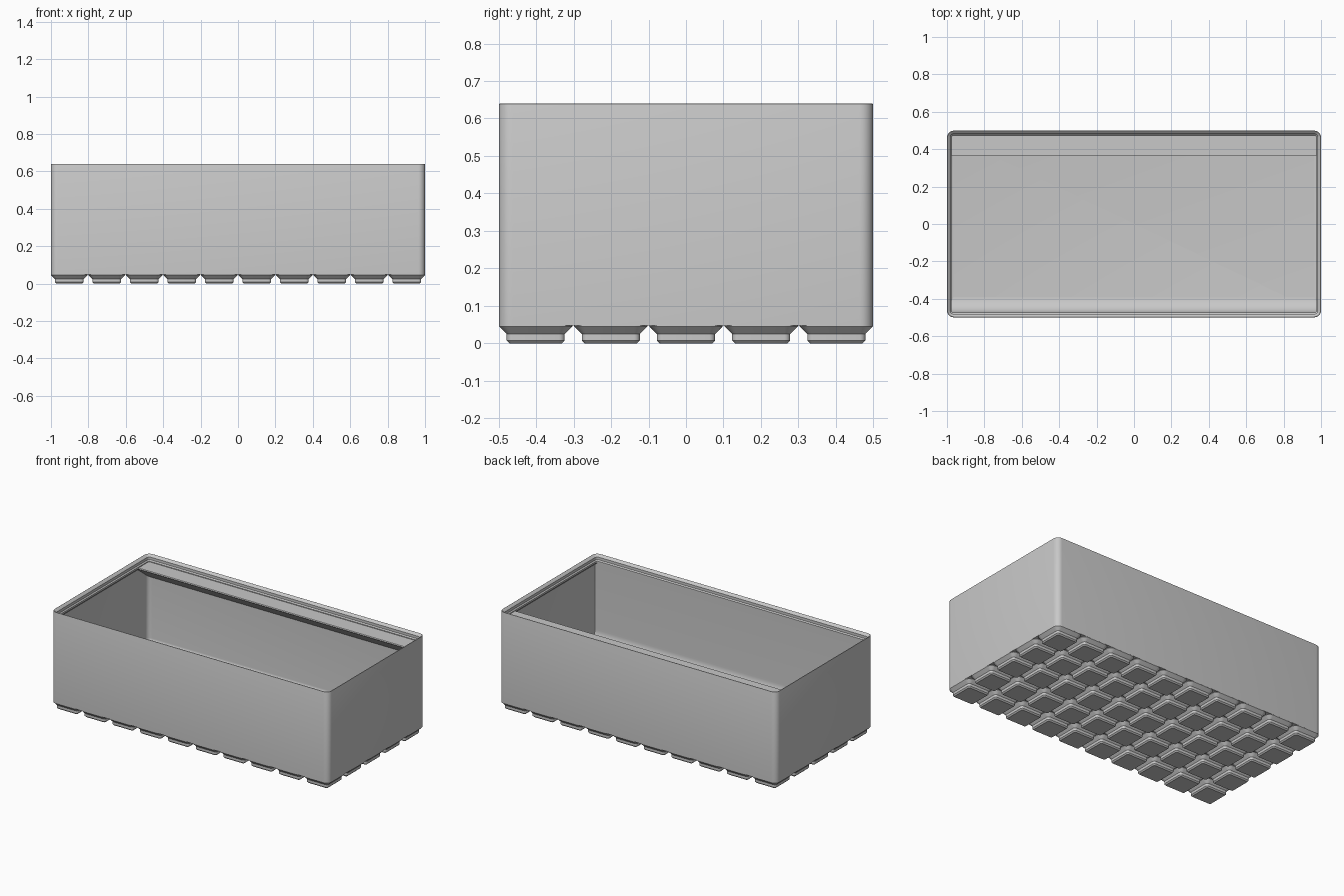
import bpy, bmesh, math

if "Cube" in bpy.data.objects:
    bpy.data.objects.remove(bpy.data.objects["Cube"], do_unlink=True)

HX, HY, RADIUS = 1.0, 0.499, 0.036   # outer half sizes and corner radius
PITCH = 0.2005                       # foot spacing
FLOOR, RIM = 0.067, 0.601            # inside floor and underside of stacking lip

grey = bpy.data.materials.new("plain grey")
grey.use_nodes = True
colour = (0.58, 0.58, 0.58, 1)
grey.diffuse_color = colour
grey.node_tree.nodes["Principled BSDF"].inputs["Base Color"].default_value = colour


def finish(name, bm):
    """Turn a bmesh into a grey object with smooth curves and sharp edges."""
    bmesh.ops.recalc_face_normals(bm, faces=bm.faces)
    mesh = bpy.data.meshes.new(name)
    bm.to_mesh(mesh)
    bm.free()
    mesh.materials.append(grey)
    obj = bpy.data.objects.new(name, mesh)
    bpy.context.collection.objects.link(obj)
    bpy.ops.object.select_all(action='DESELECT')
    obj.select_set(True)
    bpy.context.view_layer.objects.active = obj
    bpy.ops.object.shade_smooth_by_angle(angle=math.radians(30))
    return obj


def rounded_ring(bm, hx, hy, r, z, steps=6):
    """One loop of vertices around a rounded rectangle."""
    ring = []
    for k, (sx, sy) in enumerate(((1, 1), (-1, 1), (-1, -1), (1, -1))):
        for i in range(steps + 1):
            a = (k + i / steps) * math.pi / 2
            ring.append(bm.verts.new((sx * (hx - r) + r * math.cos(a),
                                      sy * (hy - r) + r * math.sin(a), z)))
    return ring


def loft(name, hx, hy, radius, profile):
    """Skin rounded rectangles given as (inset, height), capped at both ends."""
    bm = bmesh.new()
    rings = [rounded_ring(bm, hx - d, hy - d, max(radius - d, 0.004), z)
             for d, z in profile]
    for a, b in zip(rings, rings[1:]):
        for i in range(len(a)):
            j = (i + 1) % len(a)
            bm.faces.new((a[i], a[j], b[j], b[i]))
    bm.faces.new(rings[0])
    bm.faces.new(rings[-1])
    return finish(name, bm)


def prism(name, half_length, outline):
    """Extrude a (y, z) outline along x."""
    bm = bmesh.new()
    face = bm.faces.new([bm.verts.new((-half_length, y, z)) for y, z in outline])
    ext = bmesh.ops.extrude_face_region(bm, geom=[face])
    verts = [v for v in ext["geom"] if isinstance(v, bmesh.types.BMVert)]
    bmesh.ops.translate(bm, verts=verts, vec=(2 * half_length, 0, 0))
    return finish(name, bm)


# Bin shell: outside wall, stepped stacking lip, undercut, inner wall, floor fillet
WALL, FILLET = 0.0091, 0.027
shell = [(0, 0.0477), (0, 0.636), (0.001, 0.639), (0.003, 0.64), (0.005, 0.639),
         (0.0181, 0.625), (0.0181, 0.608), (0.0248, RIM), (0.0248, 0.590),
         (WALL, 0.574)]
for i in range(7):
    a = i / 6 * math.pi / 2
    shell.append((WALL + FILLET * (1 - math.cos(a)),
                  FLOOR + FILLET * (1 - math.sin(a))))
loft("bin_shell", HX, HY, RADIUS, shell)

# Grid of stepped feet
foot = loft("feet", 0.0978, 0.0978, RADIUS,
            [(0.0281, 0), (0.0205, 0.0076), (0.0205, 0.0248),
             (0, 0.0453), (0, 0.0477)])
foot.location = (-4.5 * PITCH, -2 * PITCH, 0)
for axis, count in ((0, 10), (1, 5)):
    array = foot.modifiers.new("row", 'ARRAY')
    array.count = count
    array.use_relative_offset = False
    array.use_constant_offset = True
    offset = [0, 0, 0]
    offset[axis] = PITCH
    array.constant_offset_displace = offset

# Curved scoop that thickens the inside of the front wall
SCOOP, FACE = 0.085, -HY + 0.0248
outline = [(-0.4875, 0.06), (-0.4875, RIM - 0.003), (FACE, RIM - 0.003)]
for i in range(13):
    a = i / 12 * math.pi / 2
    outline.append((FACE + SCOOP * (1 - math.cos(a)),
                    FLOOR + SCOOP * (1 - math.sin(a))))
outline.append((FACE + SCOOP, 0.06))
prism("front_scoop", 0.99, outline)

# Label shelf along the back wall, with a sloping underside
prism("label_shelf", 0.99, [(0.4875, 0.596), (0.367, 0.596), (0.365, 0.593),
                            (0.365, 0.589), (0.367, 0.586), (0.4875, 0.492)])
